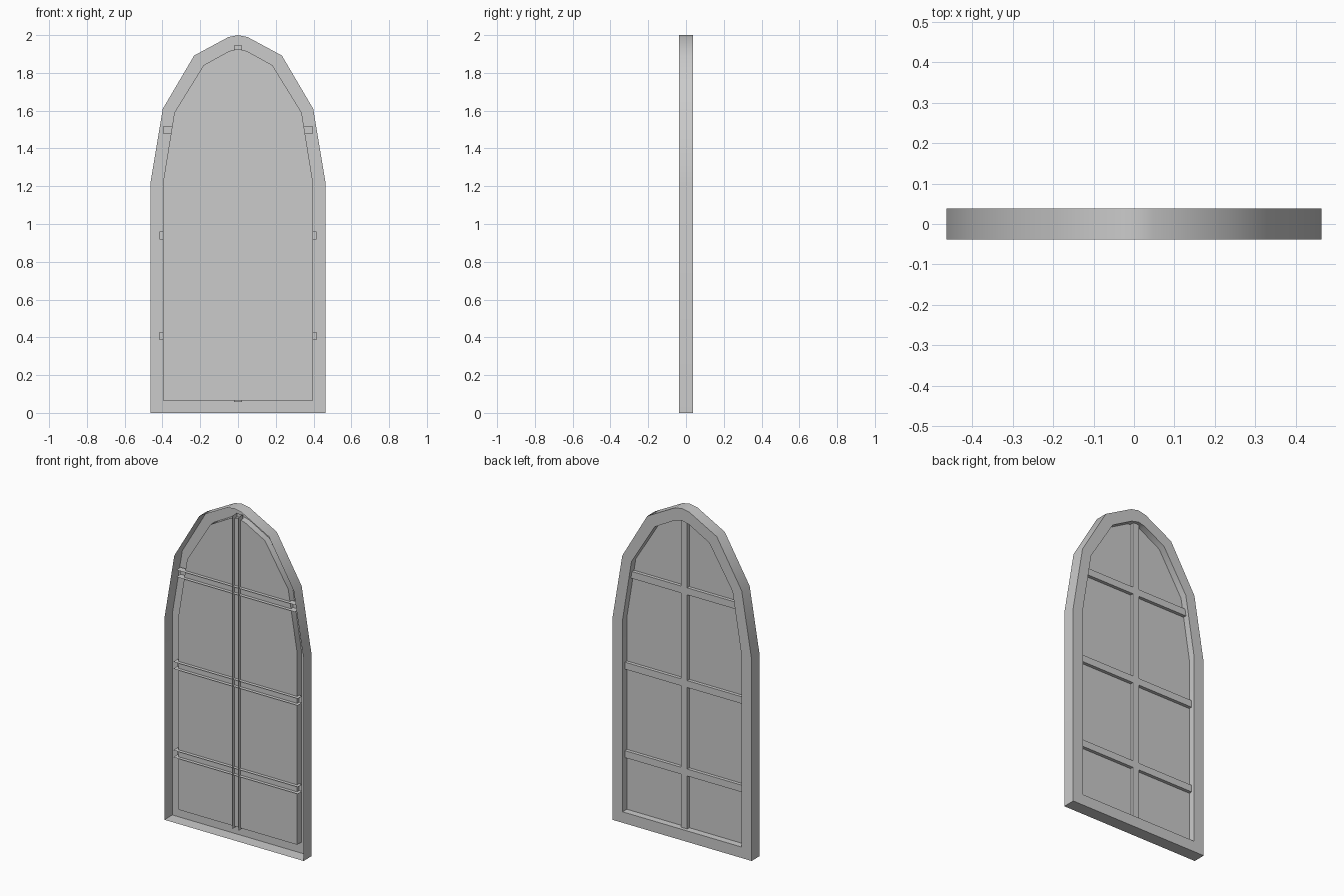
import bpy, math

if "Cube" in bpy.data.objects:
    bpy.data.objects.remove(bpy.data.objects["Cube"])

BACK, FRONT, PANE = 0.038, -0.038, -0.003
BAR_FRONT, BAR_BACK = -0.024, 0.017

# right half of the arch outlines, bottom to top (x, z)
OUTER = [(0.464, 0), (0.464, 1.215), (0.398, 1.61), (0.232, 1.892), (0.05, 1.99)]
INNER = [(0.396, 0.066), (0.396, 1.225), (0.337, 1.59), (0.182, 1.841), (0.048, 1.915)]


def arch(half, top):
    return half + [(0, top)] + [(-x, z) for x, z in reversed(half)]


def add_mesh(name, verts, faces, smooth=False):
    mesh = bpy.data.meshes.new(name)
    mesh.from_pydata(verts, [], faces)
    obj = bpy.data.objects.new(name, mesh)
    bpy.context.collection.objects.link(obj)
    if smooth:
        bpy.ops.object.select_all(action='DESELECT')
        obj.select_set(True)
        bpy.context.view_layer.objects.active = obj
        bpy.ops.object.shade_smooth_by_angle(angle=math.radians(40))
    return obj


outer, inner = arch(OUTER, 2.0), arch(INNER, 1.927)
n = len(outer)

# frame: channel open to the front (outer wall, back ring, inner wall)
rings = [(outer, FRONT), (outer, BACK), (inner, BACK), (inner, PANE)]
verts = [(x, y, z) for ring, y in rings for x, z in ring]
faces = [(r * n + i, r * n + (i + 1) % n, (r + 1) * n + (i + 1) % n, (r + 1) * n + i)
         for r in range(3) for i in range(n)]
# wind faces so the outer wall points outwards
add_mesh("window_frame", verts, [f[::-1] for f in faces], smooth=True)

# glass pane
add_mesh("glass_pane", [(x, PANE, z) for x, z in inner], [tuple(range(n))[::-1]])


# glazing bars: thin U channels open to the front, passing through the pane
def bar(name, start, end, half, vertical=False):
    section = [(-half, BAR_FRONT), (-half, BAR_BACK), (half, BAR_BACK), (half, BAR_FRONT)]
    verts = []
    for t in (start, end):
        for s, y in section:
            verts.append((s, y, t) if vertical else (t, y, s))
    faces = [(i, i + 1, i + 5, i + 4) for i in range(3)]
    if vertical:
        faces = [f[::-1] for f in faces]
    return add_mesh(name, verts, faces)


bar("vertical_bar", 0.058, 1.946, 0.02, vertical=True)
for i, (z, x) in enumerate([(0.406, 0.415), (0.939, 0.415), (1.498, 0.395)]):
    bar(f"horizontal_bar_{i + 1}", -x, x, 0.021).location.z = z
